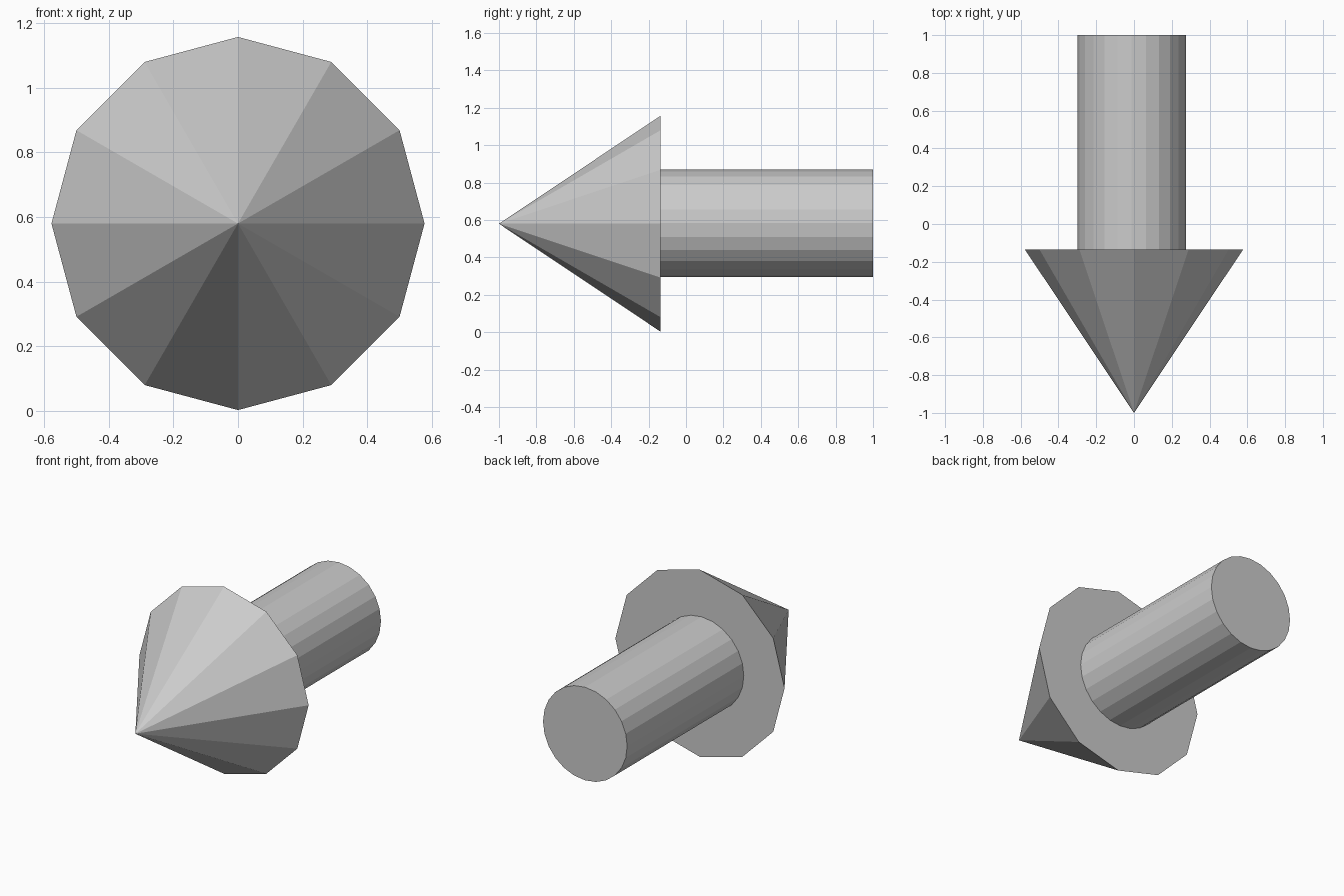
import bpy
from math import pi

if "Cube" in bpy.data.objects:
    bpy.data.objects.remove(bpy.data.objects["Cube"])

TIP_Y, NECK_Y, BACK_Y = -1.0, -0.136, 1.0
ALONG_Y = (pi / 2, 0, 0)   # local +z points to the front (-y)

# Pointed twelve-sided head
bpy.ops.mesh.primitive_cone_add(
    vertices=12, radius1=0.577, radius2=0, depth=NECK_Y - TIP_Y,
    location=(0, (TIP_Y + NECK_Y) / 2, 0.58), rotation=ALONG_Y)
bpy.context.object.name = "arrow_head"

# Round shaft, slightly off the head's axis
bpy.ops.mesh.primitive_cylinder_add(
    vertices=24, radius=0.287, depth=BACK_Y - NECK_Y,
    location=(-0.012, (NECK_Y + BACK_Y) / 2, 0.583), rotation=ALONG_Y)
bpy.context.object.name = "arrow_shaft"
